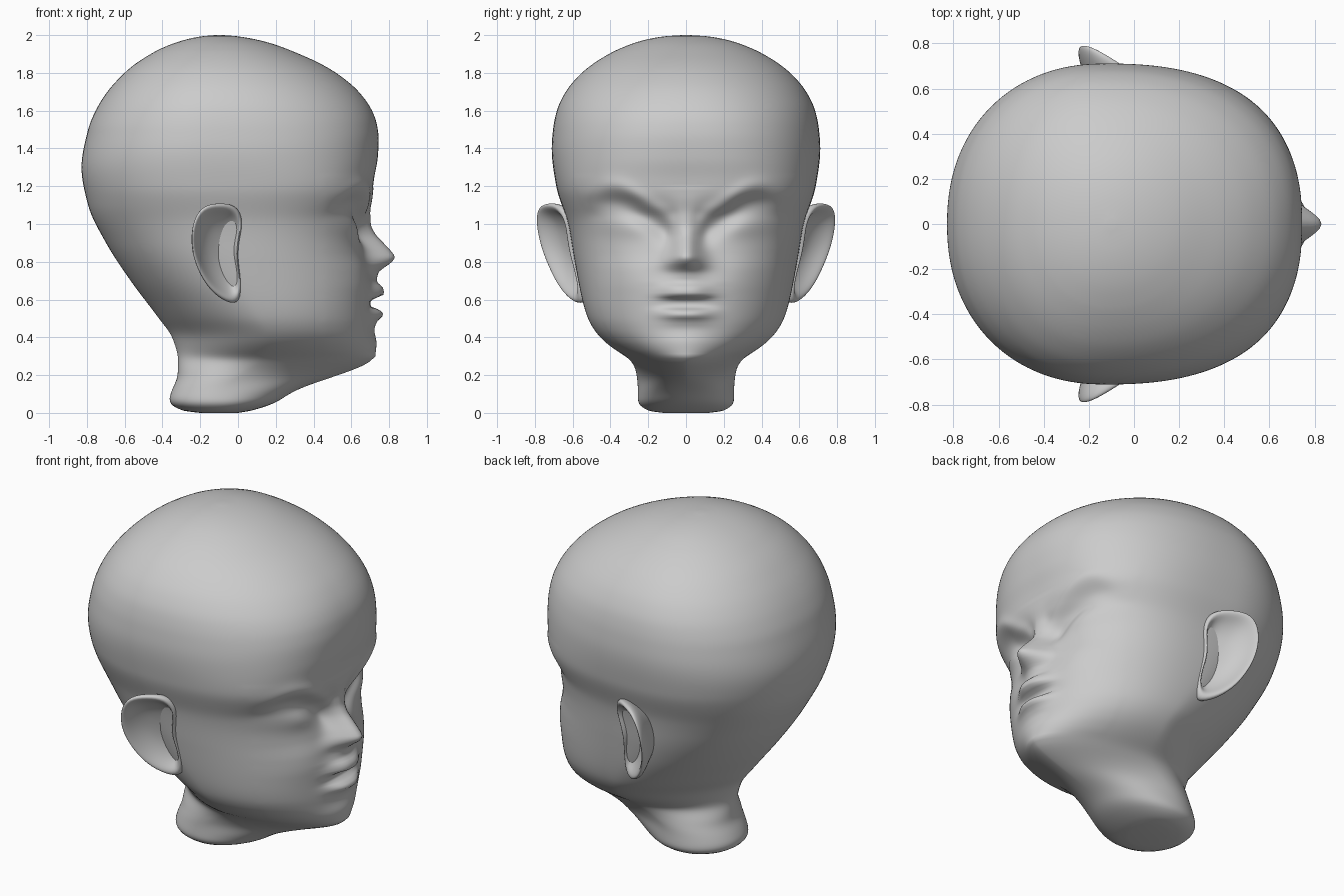
import bpy, bmesh, math
from math import exp, sin, cos, pi

if "Cube" in bpy.data.objects:
    bpy.data.objects.remove(bpy.data.objects["Cube"])


def curve(*keys):
    """Smooth monotone curve through (z, value) keys."""
    zs, vs = [k[0] for k in keys], [k[1] for k in keys]
    d = [(vs[i + 1] - vs[i]) / (zs[i + 1] - zs[i]) for i in range(len(zs) - 1)]
    m = [d[0]] + [0 if a * b <= 0 else 2 * a * b / (a + b) for a, b in zip(d, d[1:])] + [d[-1]]

    def f(z):
        z = min(max(z, zs[0]), zs[-1])
        i = max(j for j in range(len(d)) if z >= zs[j])
        h = zs[i + 1] - zs[i]
        t = (z - zs[i]) / h
        return ((1 + 2 * t) * (1 - t) ** 2 * vs[i] + t * (1 - t) ** 2 * h * m[i]
                + t * t * (3 - 2 * t) * vs[i + 1] + t * t * (t - 1) * h * m[i + 1])
    return f


# Outline curves of the head, each as a function of height
back = curve((0, -.2), (.01, -.28), (.03, -.345), (.07, -.365), (.12, -.35), (.2, -.32), (.28, -.318),
             (.4, -.35), (.5, -.42), (.7, -.57), (.9, -.7), (1.1, -.795), (1.3, -.83), (1.5, -.795),
             (1.6, -.755), (1.7, -.693), (1.8, -.602), (1.85, -.542), (1.9, -.463), (1.935, -.394),
             (1.965, -.315), (1.985, -.24), (1.995, -.18), (2, -.12))
front = curve((0, 0), (.01, .06), (.03, .14), (.06, .21), (.1, .27), (.13, .33), (.2, .53), (.24, .64),
              (.28, .71), (.34, .725), (.45, .715), (.65, .71), (.75, .695), (.85, .67), (.95, .655),
              (1.03, .66), (1.1, .685), (1.17, .71), (1.25, .722), (1.35, .74), (1.45, .745), (1.53, .735),
              (1.6, .71), (1.7, .64), (1.8, .52), (1.87, .395), (1.9, .325), (1.95, .195), (1.97, .125),
              (1.985, .055), (1.995, -.015), (2, -.08))
width = curve((0, .12), (.01, .19), (.03, .24), (.06, .255), (.12, .255), (.22, .265), (.28, .295), (.33, .37),
              (.38, .435), (.44, .487), (.5, .52), (.6, .55), (.8, .59), (1, .625), (1.2, .688),
              (1.4, .712), (1.5, .705), (1.6, .685), (1.7, .638), (1.8, .553), (1.87, .461), (1.9, .41),
              (1.95, .298), (1.97, .236), (1.985, .17), (1.995, .098), (2, .02))
widest = curve((0, -.1), (.15, -.06), (.22, .02), (.3, .15), (.4, .16), (.5, .12), (.7, .02), (.9, -.05),
               (1.4, -.13), (2, -.1))
front_power = curve((0, 2), (.1, 2), (.2, 1.55), (.3, 1.8), (.4, 1.95), (.5, 2.1), (.8, 2.35), (1.1, 2.65),
                    (1.2, 2.7), (1.35, 2.5), (1.5, 2.35), (1.8, 2.1), (2, 2))
back_power = curve((0, 2.1), (.2, 2.1), (.33, 1.6), (.4, 1.5), (.55, 1.7), (.8, 2), (1.2, 2.2), (2, 2.1))

# Centre-line profile of chin, lips and nose, and how wide each feature is
profile = curve((.3, .727), (.37, .733), (.44, .722), (.485, .738), (.52, .768), (.545, .752), (.56, .705),
                (.59, .7), (.61, .735), (.63, .773), (.655, .77), (.7, .735), (.74, .742), (.77, .775),
                (.8, .815), (.825, .83), (.85, .815), (.9, .77), (.95, .725), (1, .703), (1.06, .7),
                (1.14, .712), (1.2, .718))
feature_width = curve((.3, .16), (.45, .13), (.6, .13), (.68, .12), (.73, .09), (.78, .1), (.85, .085),
                      (.95, .065), (1.05, .06), (1.12, .1), (1.2, .15))


def face_offset(y, z):
    """Nose, lips, brows and eye sockets as forward or backward shifts."""
    if not .3 < z < 1.45:
        return 0
    y, dx = abs(y), 0
    if z < 1.2:
        power = 2.6 if z < .68 else 2
        dx += (profile(z) - front(z)) * exp(-(y / feature_width(z)) ** power)
    brow = 1.03 + .65 * (y - .1) - 2.5 * max(0, y - .27) ** 2
    mask = 1 / (1 + exp((.085 - y) / .015)) / (1 + exp((y - .45) / .035))
    dx += mask * .014 * exp(-((z - brow - .02) / .045) ** 2)
    dx -= mask * .036 * exp(-((z - brow + .075) / .065) ** 2)
    dx += .014 * exp(-((y - .28) / .13) ** 2 - ((z - .98) / .07) ** 2)
    dx += .01 * exp(-((y - .27) / .14) ** 2 - ((z - .75) / .12) ** 2)
    return dx


def make_object(name, bm):
    bmesh.ops.recalc_face_normals(bm, faces=bm.faces)
    for f in bm.faces:
        f.smooth = True
    mesh = bpy.data.meshes.new(name)
    bm.to_mesh(mesh)
    bm.free()
    ob = bpy.data.objects.new(name, mesh)
    bpy.context.collection.objects.link(ob)
    return ob


def loft(bm, rings):
    """Skin closed rings of points and cap both ends."""
    rows = [[bm.verts.new(p) for p in ring] for ring in rings]
    n = len(rows[0])
    for a, b in zip(rows, rows[1:]):
        for i in range(n):
            bm.faces.new((a[i], a[(i + 1) % n], b[(i + 1) % n], b[i]))
    bm.faces.new(rows[0])
    bm.faces.new(rows[-1])


# Head and neck: stacked cross-sections, denser round the face
SEG = 176
heights = [0, .003, .007] + [.0125 * i for i in range(1, 152)]
heights += [1.9 + .1 * sin(pi / 2 * i / 14) for i in range(1, 15)]
rings = []
for z in heights:
    ring = []
    for i in range(SEG):
        phi = 2 * pi * i / SEG
        t = phi - .5 * sin(phi)
        c, s = cos(t), sin(t)
        n = front_power(z) if c > 0 else back_power(z)
        reach = (front(z) if c > 0 else back(z)) - widest(z)
        x = widest(z) + reach * abs(c) ** (2 / n)
        y = math.copysign(width(z) * abs(s) ** (2 / n), s)
        if c > 0:
            x += face_offset(y, z) * min(1, c * 2)
        ring.append((x, y, z))
    rings.append(ring)
bm = bmesh.new()
loft(bm, rings)
head = make_object("head", bm)

# Soften the neck, jaw and skull but leave the face crisp
group = head.vertex_groups.new(name="soft")
group.add([v.index for v in head.data.vertices
           if .02 < v.co.z < 1.9 and (v.co.x < .45 or v.co.z < .3 or v.co.z > 1.25)], 1, 'REPLACE')
soft = head.modifiers.new("soften", 'SMOOTH')
soft.vertex_group, soft.factor, soft.iterations = "soft", .5, 12

# Ears: rim outline scaled inward to a bowl, plate flaring out to the rear
outline = [(-.1, 1.11), (-.19, 1.095), (-.24, 1.01), (-.25, .88), (-.215, .76), (-.15, .65), (-.06, .585),
           (.01, .58), (.02, .7), (-.005, .82), (.005, .92), (.03, 1.02), (-.01, 1.1)]
rim = [(.5, -.2), (.8, -.1), (.97, -.05), (1.03, -.01), (.98, .015), (.88, .01),
       (.74, -.03), (.5, -.06), (.25, -.068), (.08, -.07)]
for side, name in ((1, "left_ear"), (-1, "right_ear")):
    rings = []
    for scale, depth in rim:
        ring = []
        for px, pz in outline:
            x, z = -.1 + (px + .1) * scale, .88 + (pz - .88) * scale
            slope = .25 if z > .8 else .15
            y = .568 + .62 * (.03 - x) + slope * (z - .8) + depth
            ring.append((x, side * y, z))
        rings.append(ring)
    bm = bmesh.new()
    loft(bm, rings)
    ear = make_object(name, bm)
    ear.modifiers.new("smooth", 'SUBSURF').levels = 2
    ear.modifiers["smooth"].render_levels = 2
